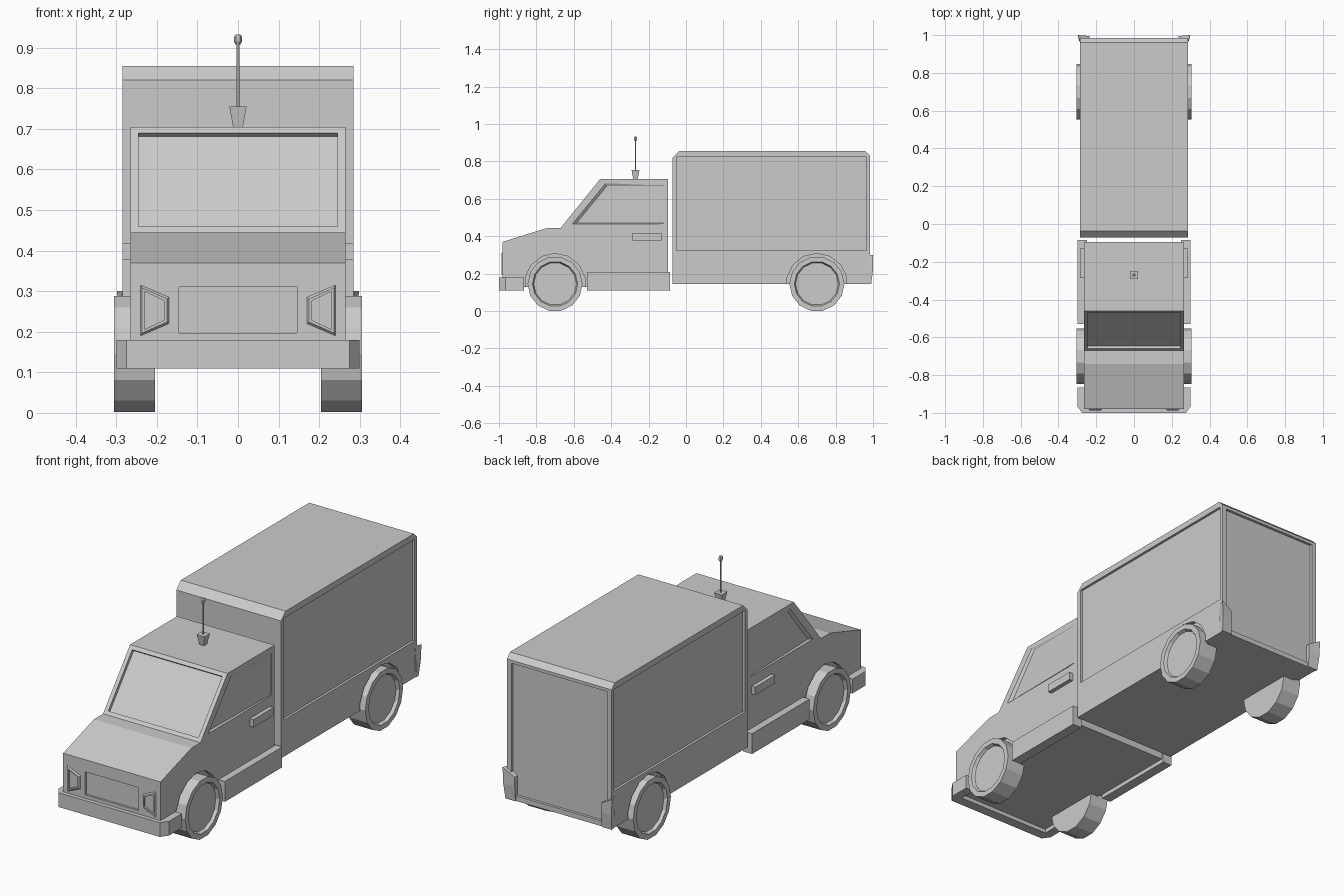
import bpy, bmesh, math

if "Cube" in bpy.data.objects:
    bpy.data.objects.remove(bpy.data.objects["Cube"], do_unlink=True)

grey = bpy.data.materials.new("plain grey")
grey.use_nodes = True
grey.diffuse_color = (0.6, 0.6, 0.6, 1)
grey.node_tree.nodes["Principled BSDF"].inputs["Base Color"].default_value = (0.6, 0.6, 0.6, 1)


def loft(name, loops):
    """Closed solid through a row of matching 3D loops."""
    bm = bmesh.new()
    rings = [[bm.verts.new(p) for p in loop] for loop in loops]
    bm.faces.new(rings[0])
    bm.faces.new(rings[-1])
    n = len(rings[0])
    for a, b in zip(rings, rings[1:]):
        for i in range(n):
            j = (i + 1) % n
            bm.faces.new((a[i], a[j], b[j], b[i]))
    bmesh.ops.recalc_face_normals(bm, faces=bm.faces)
    mesh = bpy.data.meshes.new(name)
    bm.to_mesh(mesh)
    bm.free()
    mesh.materials.append(grey)
    ob = bpy.data.objects.new(name, mesh)
    bpy.context.collection.objects.link(ob)
    return ob


def place(pts, axis, d):
    """Lift a 2D outline into the plane at distance d along an axis."""
    if axis == "x":
        return [(d, u, v) for u, v in pts]
    if axis == "y":
        return [(u, d, v) for u, v in pts]
    return [(u, v, d) for u, v in pts]


def prism(name, pts, axis, a, b):
    return loft(name, [place(pts, axis, a), place(pts, axis, b)])


def rect(u0, u1, v0, v1):
    return [(u0, v0), (u1, v0), (u1, v1), (u0, v1)]


def circle(r, n, cu=0, cv=0, turn=0):
    return [(cu + r * math.cos(turn + math.tau * i / n),
             cv + r * math.sin(turn + math.tau * i / n)) for i in range(n)]


def cut(ob, cutter):
    mod = ob.modifiers.new("cut", "BOOLEAN")
    mod.operation = "DIFFERENCE"
    mod.solver = "EXACT"
    mod.object = cutter
    with bpy.context.temp_override(object=ob, active_object=ob, selected_objects=[ob]):
        bpy.ops.object.modifier_apply(modifier=mod.name)
    bpy.data.objects.remove(cutter, do_unlink=True)


SIDES = ((1, "left"), (-1, "right"))
WHEEL_Y, WHEEL_Z = 0.70, 0.145
CAB_X, BOX_X = 0.265, 0.285

# Cab body
cab = prism("cab", [(-0.98, 0.13), (-0.98, 0.37), (-0.74, 0.445), (-0.67, 0.445),
                    (-0.46, 0.705), (-0.095, 0.705), (-0.095, 0.13)], "x", -CAB_X, CAB_X)

# Windscreen recess, perpendicular to the sloping glass
nx, nz = -0.778, 0.628
low, high = (-0.658, 0.46), (-0.472, 0.69)
screen = [(p[0] + nx * d, p[1] + nz * d)
          for p, d in ((low, 0.05), (high, 0.05), (high, -0.015), (low, -0.015))]
cut(cab, prism("screen_cutter", screen, "x", -0.245, 0.245))

# Grille recess
cut(cab, prism("grille_cutter", rect(-0.145, 0.145, 0.197, 0.31), "y", -1.1, -0.97))

# Side window recesses, fading out toward the rear
for s, side in SIDES:
    outer = [(-0.61, 0.465), (-0.43, 0.685), (-0.12, 0.685), (-0.12, 0.465)]
    inner = [(-0.585, 0.471), (-0.422, 0.67), (-0.12, 0.67), (-0.12, 0.471)]
    glass = [(s * (0.2645 - 0.025 * (-0.12 - y)), y, z) for y, z in inner]
    cut(cab, loft("window_cutter", [place(outer, "x", s * 0.266), glass]))

# Cargo box with chamfered front and rear roof edges
box = prism("cargo_box", [(-0.072, 0.145), (-0.072, 0.82), (-0.037, 0.855), (0.96, 0.855),
                          (0.985, 0.83), (0.985, 0.145)], "x", -BOX_X, BOX_X)
cut(box, prism("rear_panel_cutter", rect(-0.26, 0.26, 0.17, 0.815), "y", 0.972, 1.1))
for s, side in SIDES:
    cut(box, prism("side_panel_cutter", rect(-0.05, 0.965, 0.325, 0.825), "x", s * 0.273, s * 0.4))

# Shallow wheel arches
for s, side in SIDES:
    for body, y, half in ((cab, -WHEEL_Y, CAB_X), (box, WHEEL_Y, BOX_X)):
        cut(body, prism("arch_cutter", circle(0.163, 14, y, WHEEL_Z, math.pi / 2),
                        "x", s * (half - 0.02), s * 0.4))

# Wheels with sunken hubs
for s, side in SIDES:
    for end, y in (("front", -WHEEL_Y), ("rear", WHEEL_Y)):
        loft(f"{end}_{side}_wheel", [place(circle(r, 14, y, WHEEL_Z), "x", s * x) for x, r in
                                     ((0.205, 0.147), (0.305, 0.147), (0.305, 0.121), (0.29, 0.114))])

# Front bumper with clipped corners
prism("front_bumper", [(-0.30, -0.865), (-0.30, -0.965), (-0.275, -1), (0.275, -1),
                       (0.30, -0.965), (0.30, -0.865), (0.255, -0.865), (0.255, -0.95),
                       (-0.255, -0.95), (-0.255, -0.865)], "z", 0.11, 0.18)

for s, side in SIDES:
    # Sill, door handle
    prism(f"{side}_sill", rect(-0.53, -0.085, 0.11, 0.21), "x", s * 0.25, s * 0.30)
    prism(f"{side}_door_handle", rect(-0.285, -0.13, 0.378, 0.417), "x", s * 0.26, s * 0.285)

    # Headlight surround with a sunken lens
    rim = [(s * 0.24, 0.315), (s * 0.17, 0.285), (s * 0.17, 0.22), (s * 0.24, 0.19)]
    face = [(s * 0.236, 0.308), (s * 0.175, 0.281), (s * 0.175, 0.224), (s * 0.236, 0.197)]
    lens = [(s * 0.23, 0.299), (s * 0.181, 0.276), (s * 0.181, 0.229), (s * 0.23, 0.206)]
    lamp = loft(f"{side}_headlight", [place(rim, "y", -0.97), place(rim, "y", -0.981),
                                      place(face, "y", -0.987)])
    cut(lamp, prism("lens_cutter", lens, "y", -1.1, -0.977))

    # Tail light wrapping the rear corner, flaring upward
    foot = [(0.235, 0.975), (0.286, 0.972), (0.289, 0.99), (0.235, 0.99)]
    mid = [(0.235, 0.975), (0.29, 0.968), (0.294, 1.0), (0.235, 0.995)]
    top = [(0.235, 0.975), (0.285, 0.965), (0.298, 1.0), (0.235, 0.995)]
    heights = ((0.145,) * 4, (0.22,) * 4, (0.265, 0.30, 0.30, 0.265))
    loft(f"{side}_tail_light", [[(s * x, y, z) for (x, y), z in zip(loop, zs)]
                                for loop, zs in zip((foot, mid, top), heights)])

# Roof aerial: flared foot, rod and tip
AY = -0.27


def stack(name, n, rows, turn=0):
    loft(name, [place(circle(r, n, 0, AY, turn), "z", z) for z, r in rows])


stack("aerial_foot", 4, ((0.70, 0.016), (0.755, 0.03)), math.pi / 4)
stack("aerial_rod", 6, ((0.75, 0.004), (0.915, 0.004)))
stack("aerial_tip", 6, ((0.908, 0.006), (0.915, 0.01), (0.927, 0.01), (0.933, 0.006)))
